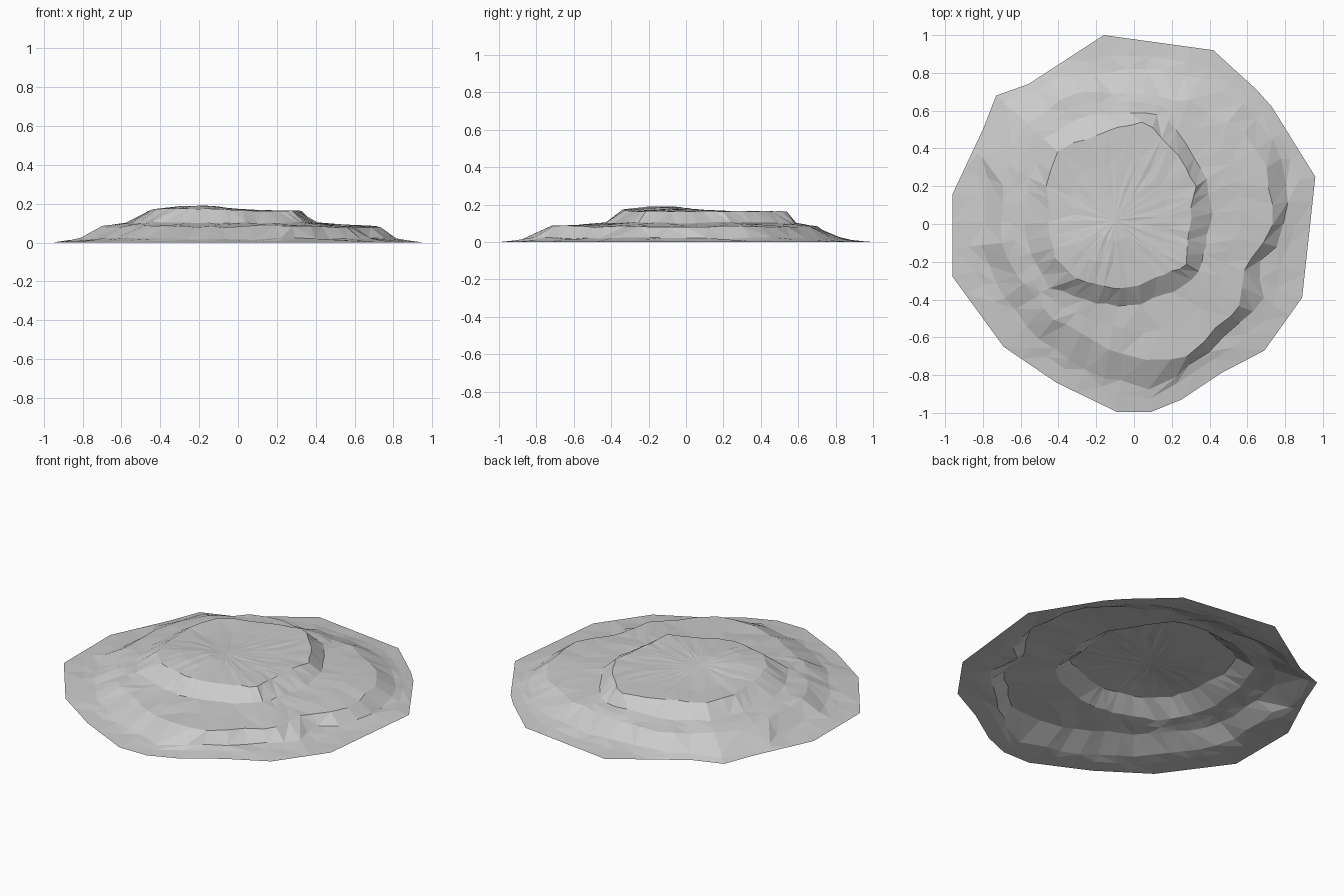
import bpy
import bmesh
import math
import random
from mathutils import Vector
from mathutils.geometry import intersect_line_line_2d

random.seed(4)
cube = bpy.data.objects.get("Cube")
if cube:
    bpy.data.objects.remove(cube)


def contour(*pairs):
    """Closed plan outline given in hundredths of a unit, anticlockwise."""
    return [Vector(pair) / 100 for pair in pairs]


# Plan outlines of the terraces, from the ground edge up to the plateau
ground_edge = contour((96, 25), (73, 62), (65, 71), (42, 92), (-16, 100), (-56, 74),
                      (-73, 68), (-80, 50), (-96, 16), (-96, -28), (-69, -65), (-41, -84),
                      (-9, -99.5), (9, -99.5), (25, -93), (46, -79), (69, -67), (89, -39))
lower_foot = contour((82, 10), (80, 32), (67, 54), (45, 74), (10, 83), (-40, 78),
                     (-66, 62), (-80, 42), (-78, 15), (-82, -10), (-70, -34), (-54, -60),
                     (-17, -81), (10, -88), (42, -65), (68, -42), (67, -20), (78, -8))
lower_rim = contour((73, 10), (69, 32), (58, 48), (30, 65), (0, 69), (-33, 70),
                    (-48, 58), (-63, 48), (-70, 25), (-70, -8), (-64, -25), (-44, -49),
                    (-16, -65), (8, -72), (27, -71), (56, -45), (58, -24), (73, -5))
upper_foot = contour((41, 5), (38, 25), (26, 46), (14, 58), (2, 60), (-25, 57),
                     (-47, 47), (-56, 25), (-58, 0), (-53, -20), (-45, -34), (-20, -42),
                     (0, -44), (22, -35), (33, -28), (37, -15))
upper_rim = contour((30, 5), (33, 20), (23, 38), (9, 52), (2, 54), (-20, 47),
                    (-40, 40), (-46, 22), (-45, 0), (-42, -19), (-30, -29), (-10, -34),
                    (2, -33), (15, -27), (28, -22), (28, -12))


def reach(outline, angle):
    """Point where a ray from the middle crosses an outline."""
    far = Vector((math.cos(angle), math.sin(angle))) * 3
    for i, start in enumerate(outline):
        hit = intersect_line_line_2d(Vector((0, 0)), far, outline[i - 1], start)
        if hit:
            return hit
    return reach(outline, angle + 0.001)


def wobble(amount):
    return random.uniform(-amount, amount)


def plateau_height(point):
    """Flat top with a low summit toward the front right."""
    summit = Vector((-0.2, -0.13))
    return 0.164 + 0.029 * math.exp(-((point - summit).length / 0.19) ** 2)


# Ray directions: every ground corner plus evenly split edges
rim_points = []
for i, corner in enumerate(ground_edge):
    following = ground_edge[(i + 1) % len(ground_edge)]
    pieces = max(1, round((following - corner).length / 0.13))
    rim_points += [corner.lerp(following, k / pieces) for k in range(pieces)]
angles = [math.atan2(p.y, p.x) for p in rim_points]


def blend(low, high, factor):
    return [a.lerp(b, factor) for a, b in zip(low, high)]


foot, rim, step, top = [[reach(outline, a) for a in angles]
                        for outline in (lower_foot, lower_rim, upper_foot, upper_rim)]
centre = [Vector((-0.1, 0.02))] * len(angles)

# Terrace rings: plan points, height (None follows the plateau), roughness
rings = [
    (rim_points, 0, 0),
    (blend(rim_points, foot, 0.6), 0.01, 0.004),
    (foot, 0.02, 0.006),
    (rim, 0.082, 0.005),
    (blend(rim, step, 0.5), 0.092, 0.003),
    (step, 0.102, 0.004),
    (top, None, 0.003),
    (blend(top, centre, 0.35), None, 0.003),
    (blend(top, centre, 0.7), None, 0.002),
]

# Terraced mound: an open shell lofted through the rings
bm = bmesh.new()
loops = []
for points, height, rough in rings:
    loop = []
    for p in points:
        p = p + Vector((wobble(rough * 2), wobble(rough * 2)))
        z = plateau_height(p) if height is None else height
        loop.append(bm.verts.new((p.x, p.y, z + wobble(rough))))
    loops.append(loop)

count = len(angles)
for low, high in zip(loops, loops[1:]):
    for i in range(count):
        j = (i + 1) % count
        a, b, c, d = low[i], low[j], high[j], high[i]
        halves = ((a, b, c), (a, c, d)) if random.random() < 0.5 else ((a, b, d), (b, c, d))
        for half in halves:
            bm.faces.new(half)

peak = bm.verts.new((centre[0].x, centre[0].y, plateau_height(centre[0])))
for i in range(count):
    bm.faces.new((loops[-1][i], loops[-1][(i + 1) % count], peak))

mesh = bpy.data.meshes.new("terraced_mound")
bm.to_mesh(mesh)
bm.free()
mound = bpy.data.objects.new("terraced_mound", mesh)
bpy.context.collection.objects.link(mound)

# Plain grey stone
stone = bpy.data.materials.new("grey_stone")
stone.use_nodes = True
grey = (0.6, 0.6, 0.6, 1)
stone.diffuse_color = grey
stone.node_tree.nodes["Principled BSDF"].inputs["Base Color"].default_value = grey
mesh.materials.append(stone)
